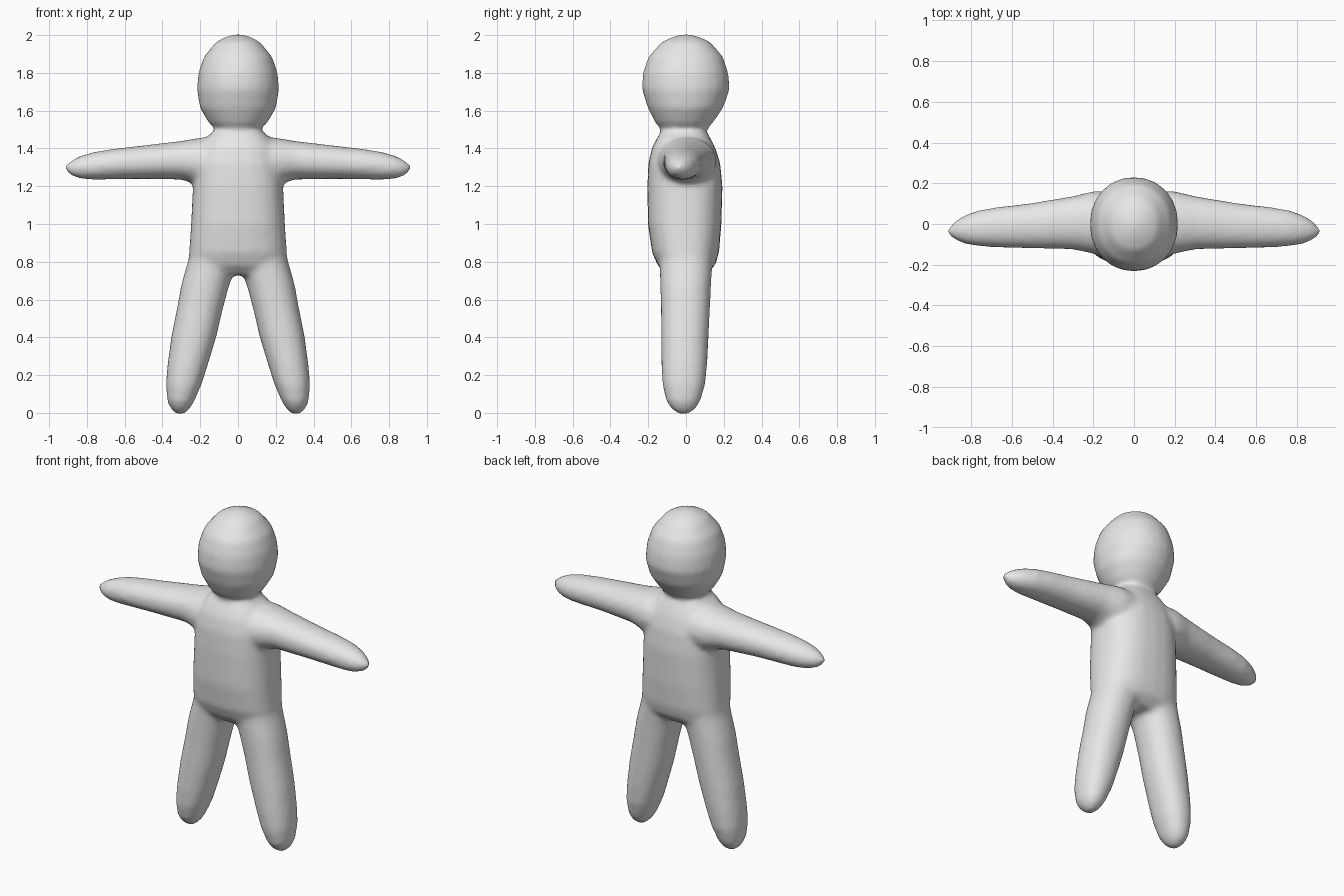
import bpy, bmesh, math

SIDES = 24

# Each row: station along the axis, then low/high limits on the two cross axes
TORSO = [  # z, half width, y front, y back
    (0.73, 0.20, -0.10, 0.10), (0.78, 0.262, -0.15, 0.155), (0.85, 0.259, -0.18, 0.175),
    (1.00, 0.249, -0.202, 0.188), (1.20, 0.239, -0.205, 0.193), (1.32, 0.23, -0.20, 0.182),
    (1.40, 0.205, -0.182, 0.157), (1.46, 0.165, -0.152, 0.127), (1.50, 0.118, -0.122, 0.10),
    (1.56, 0.11, -0.115, 0.095)]
HEAD = [
    (1.485, 0.10, -0.115, 0.095), (1.535, 0.155, -0.162, 0.142), (1.615, 0.202, -0.203, 0.197),
    (1.715, 0.218, -0.234, 0.232), (1.80, 0.21, -0.228, 0.224), (1.884, 0.182, -0.20, 0.197),
    (1.963, 0.118, -0.13, 0.13), (1.993, 0.06, -0.065, 0.065), (2.004, 0.015, -0.015, 0.015)]
LEG = [  # z, x inner, x outer, y front, y back
    (-0.006, 0.285, 0.33, -0.04, 0.01), (0.02, 0.257, 0.355, -0.075, 0.05),
    (0.06, 0.232, 0.374, -0.104, 0.075), (0.15, 0.193, 0.382, -0.125, 0.102),
    (0.25, 0.161, 0.374, -0.13, 0.112), (0.40, 0.115, 0.354, -0.132, 0.12),
    (0.55, 0.08, 0.324, -0.133, 0.127), (0.68, 0.045, 0.30, -0.137, 0.133),
    (0.78, 0.01, 0.272, -0.14, 0.14), (0.90, 0.01, 0.24, -0.14, 0.14)]
ARM = [  # x, y front, y back, z low, z high
    (0.08, -0.16, 0.16, 1.20, 1.46), (0.20, -0.147, 0.162, 1.205, 1.457),
    (0.30, -0.125, 0.137, 1.235, 1.440), (0.52, -0.120, 0.101, 1.238, 1.414),
    (0.66, -0.116, 0.085, 1.236, 1.398), (0.76, -0.110, 0.069, 1.234, 1.382),
    (0.83, -0.098, 0.044, 1.239, 1.362), (0.88, -0.078, 0.014, 1.254, 1.338),
    (0.908, -0.055, -0.015, 1.277, 1.318), (0.918, -0.042, -0.028, 1.292, 1.305)]


def loft(bm, rows, place, power):
    """Skin a closed tube of rounded-square rings; place maps (s, u, v) to x, y, z."""
    rings = []
    for s, u0, u1, v0, v1 in rows:
        ring = []
        for i in range(SIDES):
            a = 2 * math.pi * i / SIDES
            c, d = math.cos(a), math.sin(a)
            c = math.copysign(abs(c) ** (2 / power), c)
            d = math.copysign(abs(d) ** (2 / power), d)
            ring.append(bm.verts.new(place(s, (u0 + u1) / 2 + c * (u1 - u0) / 2,
                                           (v0 + v1) / 2 + d * (v1 - v0) / 2)))
        rings.append(ring)
    for r0, r1 in zip(rings, rings[1:]):
        for i in range(SIDES):
            j = (i + 1) % SIDES
            bm.faces.new((r0[i], r0[j], r1[j], r1[i]))
    bm.faces.new(rings[0][::-1])
    bm.faces.new(rings[-1])


bm = bmesh.new()

# Torso with neck, and head
for rows, power in ((TORSO, 2.5), (HEAD, 2.1)):
    loft(bm, [(z, -w, w, f, b) for z, w, f, b in rows], lambda s, u, v: (u, v, s), power)

# Arms and legs, mirrored left and right
for side in (-1, 1):
    loft(bm, LEG, lambda s, u, v: (side * u, v, s), 2.2)
    loft(bm, ARM, lambda s, u, v: (side * s, u, v), 2.1)

bmesh.ops.recalc_face_normals(bm, faces=bm.faces)
mesh = bpy.data.meshes.new("figure_body")
bm.to_mesh(mesh)
bm.free()
body = bpy.data.objects.new("figure_body", mesh)
bpy.context.collection.objects.link(body)

# Plain grey surface
grey = bpy.data.materials.new("light_grey")
grey.diffuse_color = (0.8, 0.8, 0.8, 1)
mesh.materials.append(grey)
for p in mesh.polygons:
    p.use_smooth = True

# Fuse the parts into one skin and soften the joints
fuse = body.modifiers.new("fuse", 'REMESH')
fuse.mode = 'VOXEL'
fuse.voxel_size = 0.016
fuse.use_smooth_shade = True
soften = body.modifiers.new("soften", 'SMOOTH')
soften.factor = 0.5
soften.iterations = 8
